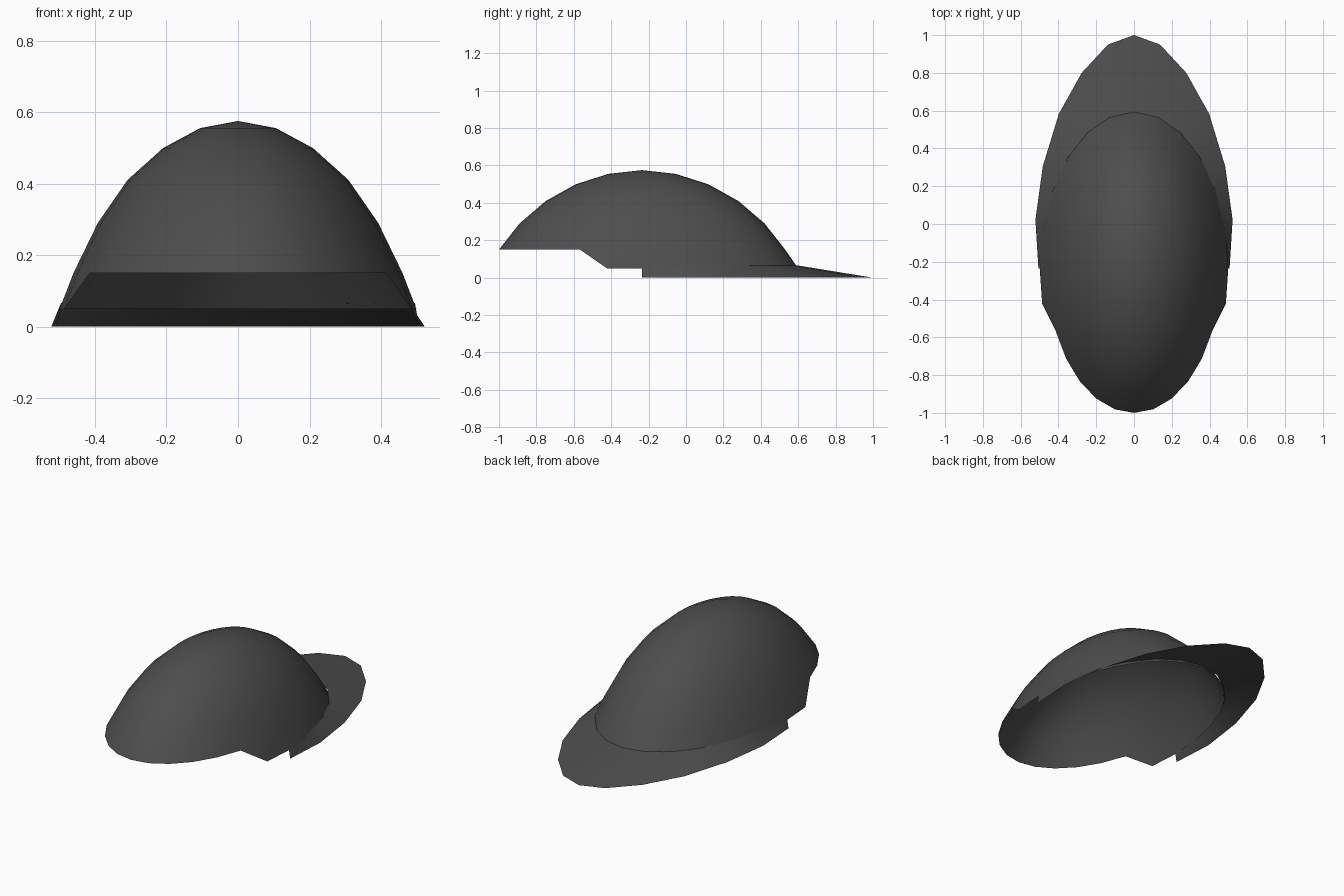
import bpy
from math import sin, cos, pi

if "Cube" in bpy.data.objects:
    bpy.data.objects.remove(bpy.data.objects["Cube"])

CY = -0.235   # dome centre in y
SEG = 28      # sides of the dome

mat = bpy.data.materials.new("dark_cloth")
mat.diffuse_color = (0.075, 0.075, 0.075, 1)
mat.use_nodes = True
mat.node_tree.nodes["Principled BSDF"].inputs["Base Color"].default_value = mat.diffuse_color


def make(name, verts, faces, smooth):
    me = bpy.data.meshes.new(name)
    me.from_pydata(verts, [], faces)
    me.materials.append(mat)
    ob = bpy.data.objects.new(name, me)
    bpy.context.collection.objects.link(ob)
    for p in me.polygons:
        p.use_smooth = smooth
    return ob


# Dome: elliptical rings from apex to rim (x radius, y radius, z)
rings = [(0.106, 0.18, 0.555), (0.21, 0.355, 0.499), (0.309, 0.515, 0.41),
         (0.392, 0.655, 0.29), (0.46, 0.765, 0.15), (0.499, 0.835, 0.049)]
verts = [(0, CY, 0.575)]
for rx, ry, z in rings:
    for i in range(SEG):
        a = 2 * pi * i / SEG          # angle 0 points to the peak (+y)
        verts.append((-rx * sin(a), CY + ry * cos(a), z))
faces = [(0, 1 + i, 1 + (i + 1) % SEG) for i in range(SEG)]
for r in range(len(rings) - 1):
    for i in range(SEG):
        # opening at the back of the lowest band
        if r == len(rings) - 2 and 8 <= i <= 19:
            # sloped triangles at both ends of the opening
            if i == 8:
                faces.append((1 + r * SEG + 8, 1 + (r + 1) * SEG + 8, 1 + r * SEG + 9))
            elif i == 19:
                faces.append((1 + r * SEG + 19, 1 + (r + 1) * SEG + 20, 1 + r * SEG + 20))
            continue
        j = (i + 1) % SEG
        a, b = 1 + r * SEG, 1 + (r + 1) * SEG
        faces.append((a + i, b + i, b + j, a + j))
# drop loose rim points left by the opening
used = sorted({v for f in faces for v in f})
remap = {v: k for k, v in enumerate(used)}
make("cap_dome", [verts[v] for v in used],
     [tuple(remap[v] for v in f) for f in faces], True)

# Brim: single sheet sloping from the dome down to z = 0
outer_half = [(0, 1.0), (0.138, 0.95), (0.277, 0.80), (0.398, 0.583),
              (0.483, 0.305), (0.522, 0.022), (0.506, CY)]
outer = [(-x, y) for x, y in reversed(outer_half[1:])] + outer_half
n = len(outer)
inner = []
for k in range(n):
    a = -pi / 2 + pi * k / (n - 1)
    inner.append((0.495 * sin(a), CY + 0.828 * cos(a)))
bv = [(x, y, 0.066) for x, y in inner] + [(x, y, 0) for x, y in outer]
bf = [(k, n + k, n + k + 1, k + 1) for k in range(n - 1)]
make("cap_brim", bv, bf, True)
